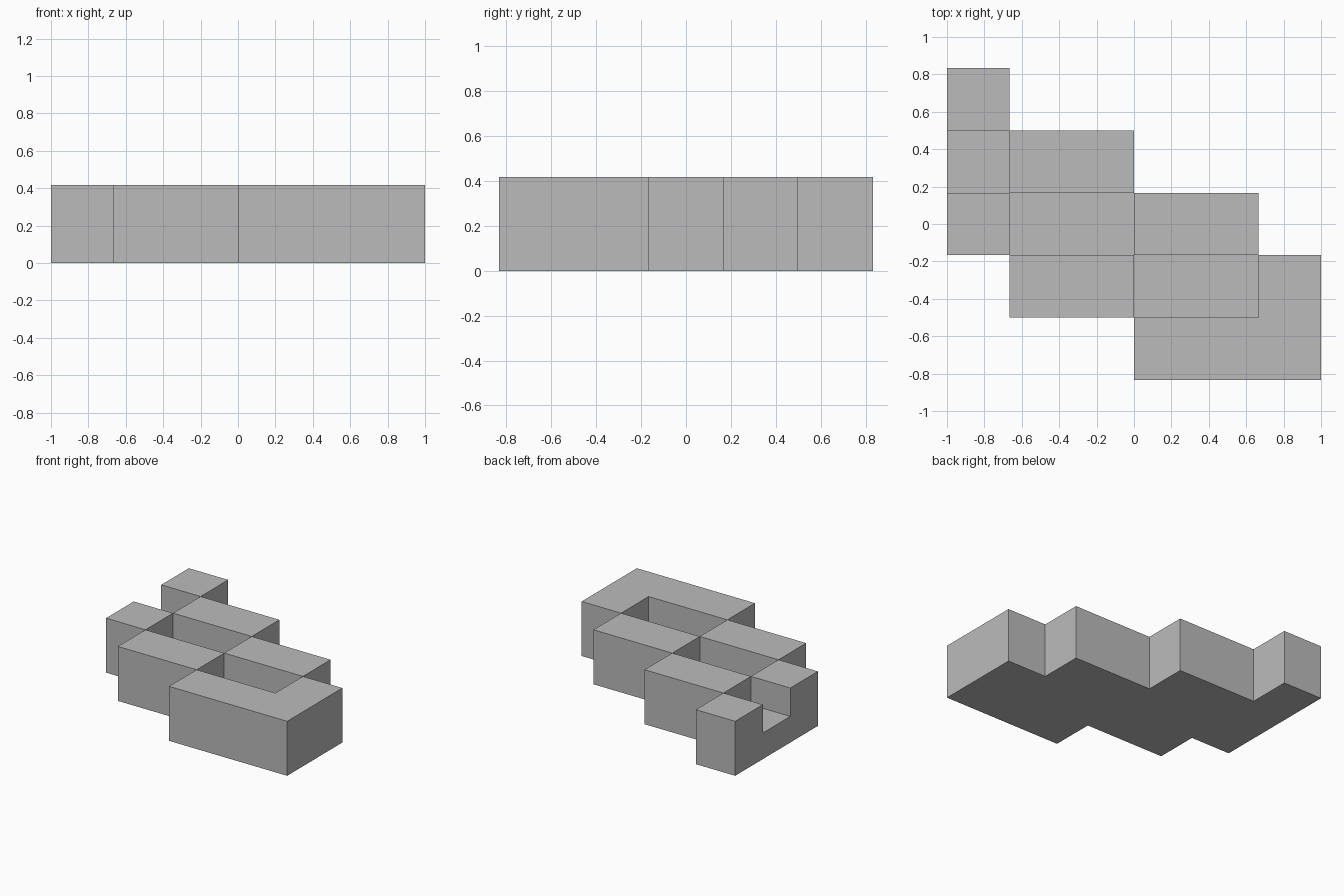
import bpy
import bmesh

if "Cube" in bpy.data.objects:
    bpy.data.objects.remove(bpy.data.objects["Cube"], do_unlink=True)

U = 1 / 3                      # plan module
LEVELS = (0.0, 0.20, 0.417)    # underside, pit floor, wall top

# Plan, back row first: W = full-height wall, p = sunken pit, . = empty
PLAN = ["W.....",
        "pWW...",
        "WppWW.",
        ".WWppW",
        "...WWW"]
ROWS, COLS = len(PLAN), len(PLAN[0])


def solid(c, r, k):
    """True where the stepped block fills cell c, r on layer k."""
    if not (0 <= c < COLS and 0 <= r < ROWS and 0 <= k < 2):
        return False
    kind = PLAN[ROWS - 1 - r][c]
    return kind == "W" or (kind == "p" and k == 0)


def corner(c, r, k):
    return ((c - COLS / 2) * U, (r - ROWS / 2) * U, LEVELS[k])


# Exposed sides of a cell: neighbour direction and its corner loop
SIDES = {
    (1, 0, 0): "100 110 111 101",
    (-1, 0, 0): "000 001 011 010",
    (0, 1, 0): "010 011 111 110",
    (0, -1, 0): "000 100 101 001",
    (0, 0, 1): "001 101 111 011",
    (0, 0, -1): "000 010 110 100",
}

# Stepped block with pits, skinned only where it meets the air
bm = bmesh.new()
for c in range(COLS):
    for r in range(ROWS):
        for k in range(2):
            if not solid(c, r, k):
                continue
            for (dx, dy, dz), loop in SIDES.items():
                if not solid(c + dx, r + dy, k + dz):
                    bm.faces.new([bm.verts.new(corner(c + int(p[0]), r + int(p[1]), k + int(p[2])))
                                  for p in loop.split()])
bmesh.ops.remove_doubles(bm, verts=bm.verts, dist=0.001)
# Merge flat regions into single faces
bmesh.ops.dissolve_limit(bm, angle_limit=0.01, verts=bm.verts, edges=bm.edges)

mesh = bpy.data.meshes.new("stepped_block")
bm.to_mesh(mesh)
bm.free()
block = bpy.data.objects.new("stepped_block", mesh)
bpy.context.collection.objects.link(block)

# Plain grey finish
grey = bpy.data.materials.new("plain_grey")
grey.use_nodes = True
color = (0.5, 0.5, 0.5, 1)
grey.diffuse_color = color
grey.node_tree.nodes["Principled BSDF"].inputs["Base Color"].default_value = color
mesh.materials.append(grey)
